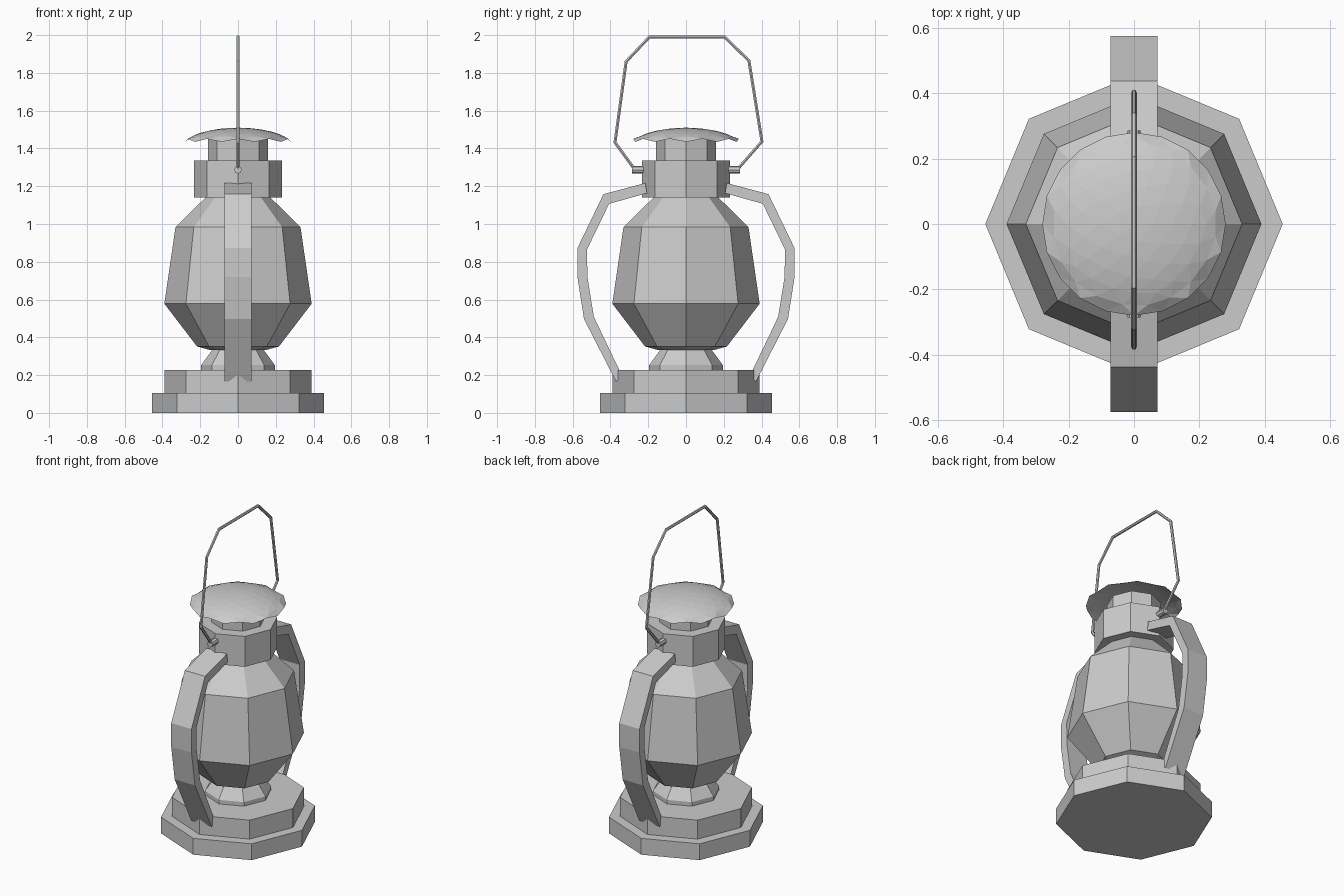
import bpy, bmesh, math
from mathutils import Vector

if "Cube" in bpy.data.objects:
    bpy.data.objects.remove(bpy.data.objects["Cube"])


def finish(name, bm):
    bmesh.ops.recalc_face_normals(bm, faces=bm.faces)
    me = bpy.data.meshes.new(name)
    bm.to_mesh(me)
    bm.free()
    ob = bpy.data.objects.new(name, me)
    bpy.context.collection.objects.link(ob)
    return ob


def lathe(name, profile, n=8):
    """Solid of revolution with n flat sides from (radius, z) points."""
    bm = bmesh.new()
    rings = [[bm.verts.new((r * math.cos(2 * math.pi * i / n),
                            r * math.sin(2 * math.pi * i / n), z))
              for i in range(n)] for r, z in profile]
    for a, b in zip(rings, rings[1:]):
        for i in range(n):
            j = (i + 1) % n
            bm.faces.new((a[i], a[j], b[j], b[i]))
    bm.faces.new(rings[0][::-1])
    bm.faces.new(rings[-1])
    return finish(name, bm)


# Stepped octagonal base, burner, glass body, collar and chimney
lathe("base_lower", [(0.455, 0), (0.455, 0.105)])
lathe("base_upper", [(0.39, 0.10), (0.39, 0.227)])
lathe("burner", [(0.195, 0.22), (0.195, 0.253), (0.135, 0.335)])
lathe("glass_body", [(0.15, 0.333), (0.217, 0.352), (0.39, 0.578),
                     (0.331, 0.983), (0.172, 1.14)])
lathe("collar", [(0.232, 1.14), (0.232, 1.335)])
lathe("chimney", [(0.158, 1.33), (0.158, 1.455)])

# Faceted shallow cap with a wavy rim, open underneath
bm = bmesh.new()
bmesh.ops.create_icosphere(bm, subdivisions=3, radius=1)
low = [v for v in bm.verts if v.co.z < -0.01]
bmesh.ops.delete(bm, geom=low, context='VERTS')
for v in bm.verts:
    rim = abs(v.co.z) < 0.01
    ang = math.atan2(v.co.y, v.co.x)
    theta = math.acos(max(-1, min(1, v.co.z))) * 0.72
    r = 0.31 * math.sin(theta)
    z = 1.51 - 0.117 * (1 - math.cos(theta))
    if rim:
        z += 0.008 * (1 if round(ang / (math.pi / 10) - 0.25) % 2 else -1)
    v.co = Vector((r * math.cos(ang), r * math.sin(ang), z))
finish("cap", bm)


# Flat side frames: outer and inner outlines in the y-z plane
outer = [(0.215, 1.217), (0.437, 1.158), (0.575, 0.872), (0.575, 0.72),
         (0.54, 0.497), (0.37, 0.165)]
inner = [(0.207, 1.163), (0.407, 1.107), (0.524, 0.865), (0.522, 0.72),
         (0.488, 0.509), (0.34, 0.20)]
for side, name in ((-1, "side_frame_front"), (1, "side_frame_back")):
    bm = bmesh.new()
    rings = [[bm.verts.new((x, side * p[0], p[1]))
              for x, p in ((-0.072, o), (0.072, o), (0.072, i), (-0.072, i))]
             for o, i in zip(outer, inner)]
    for a, b in zip(rings, rings[1:]):
        for k in range(4):
            m = (k + 1) % 4
            bm.faces.new((a[k], a[m], b[m], b[k]))
    bm.faces.new(rings[0])
    bm.faces.new(rings[-1])
    finish(name, bm)


def wire(name, points, radius, n=6):
    """Polygonal tube through points in the y-z plane, mitred at bends."""
    pts = [Vector((0, y, z)) for y, z in points]
    X = Vector((1, 0, 0))
    bm = bmesh.new()
    rings = []
    for i, p in enumerate(pts):
        d0 = (p - pts[max(i - 1, 0)]).normalized()
        d1 = (pts[min(i + 1, len(pts) - 1)] - p).normalized()
        t = (d0 + d1).normalized()
        side = X.cross(t)
        ref = d1 if d1.length else d0
        mitre = 1 / max(0.5, abs(t.dot(ref)))
        rings.append([bm.verts.new(p + X * radius * math.cos(2 * math.pi * k / n)
                      + side * radius * mitre * math.sin(2 * math.pi * k / n))
                      for k in range(n)])
    for a, b in zip(rings, rings[1:]):
        for k in range(n):
            m = (k + 1) % n
            bm.faces.new((a[k], a[m], b[m], b[k]))
    bm.faces.new(rings[0])
    bm.faces.new(rings[-1])
    finish(name, bm)


# Carrying wire and its two pivot pins
wire("carry_handle", [(-0.27, 1.287), (-0.376, 1.432), (-0.317, 1.86), (-0.193, 1.991),
                      (0.203, 1.991), (0.333, 1.865), (0.402, 1.437), (0.27, 1.287)], 0.009)
wire("pivot_front", [(-0.2, 1.287), (-0.286, 1.287)], 0.02, 8)
wire("pivot_back", [(0.2, 1.287), (0.286, 1.287)], 0.02, 8)
